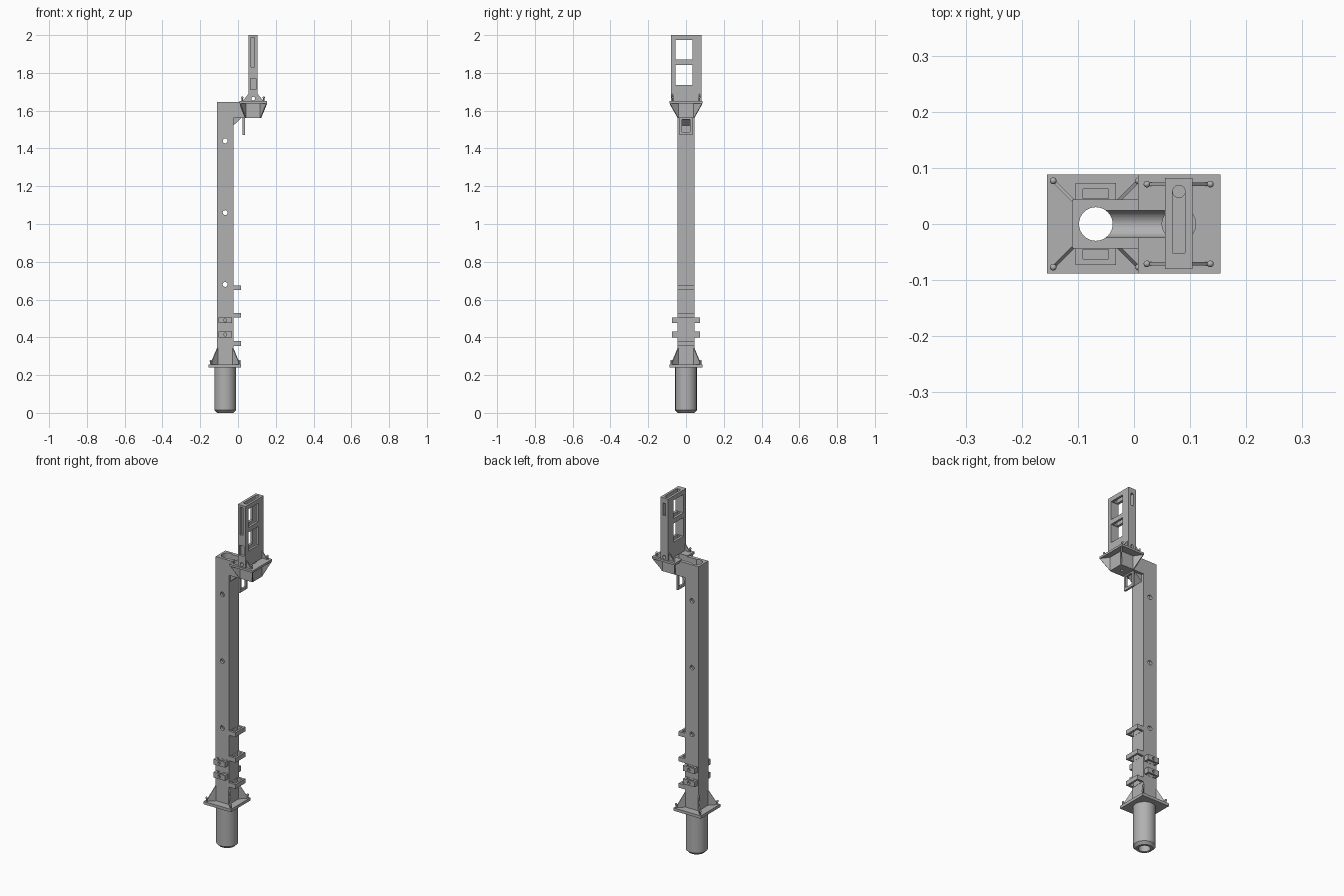
import bpy, bmesh, math
from mathutils import Vector

if "Cube" in bpy.data.objects:
    bpy.data.objects.remove(bpy.data.objects["Cube"])

GREY = (0.44, 0.44, 0.44, 1)
metal = bpy.data.materials.new("plain grey")
metal.diffuse_color = GREY
metal.use_nodes = True
metal.node_tree.nodes["Principled BSDF"].inputs["Base Color"].default_value = GREY

POST_X, HEAD_X = -0.068, 0.08


def finish(name, bm):
    bmesh.ops.recalc_face_normals(bm, faces=bm.faces)
    mesh = bpy.data.meshes.new(name)
    bm.to_mesh(mesh)
    bm.free()
    mesh.materials.append(metal)
    obj = bpy.data.objects.new(name, mesh)
    bpy.context.collection.objects.link(obj)
    return obj


def prism(name, points, offset):
    """Extrude a flat outline along an offset."""
    bm = bmesh.new()
    face = bm.faces.new([bm.verts.new(p) for p in points])
    new = bmesh.ops.extrude_face_region(bm, geom=[face])["geom"]
    bmesh.ops.translate(bm, vec=offset, verts=[v for v in new if isinstance(v, bmesh.types.BMVert)])
    return finish(name, bm)


def box(name, x, y, z):
    corners = [(x[0], y[0], z[0]), (x[1], y[0], z[0]), (x[1], y[1], z[0]), (x[0], y[1], z[0])]
    return prism(name, corners, (0, 0, z[1] - z[0]))


def rod(name, start, end, radius, sides=32):
    a, b = Vector(start), Vector(end)
    bm = bmesh.new()
    bmesh.ops.create_cone(bm, cap_ends=True, segments=sides, radius1=radius,
                          radius2=radius, depth=(b - a).length)
    turn = Vector((0, 0, 1)).rotation_difference(b - a)
    for v in bm.verts:
        v.co = turn @ v.co + (a + b) / 2
    return finish(name, bm)


def activate(obj):
    bpy.ops.object.select_all(action='DESELECT')
    obj.select_set(True)
    bpy.context.view_layer.objects.active = obj


def cut(obj, *cutters):
    for tool in cutters:
        activate(obj)
        mod = obj.modifiers.new("cut", 'BOOLEAN')
        mod.operation, mod.solver, mod.object = 'DIFFERENCE', 'EXACT', tool
        bpy.ops.object.modifier_apply(modifier=mod.name)
        bpy.data.objects.remove(tool)
    return obj


def smooth(obj):
    activate(obj)
    bpy.ops.object.shade_smooth_by_angle(angle=math.radians(30))


def fin(name, inner, outer, z_plate, z_tip, lip=0.015):
    """Thin web from a body corner out to a plate corner."""
    a, b = Vector(inner), Vector(outer)
    side = (b - a).normalized().orthogonal() * 0.003
    step = lip if z_tip > z_plate else -lip
    outline = [(a, z_plate), (b, z_plate), (b, z_plate + step), (a, z_tip)]
    pts = [(p.x - side.x, p.y - side.y, z) for p, z in outline]
    prism(name, pts, (2 * side.x, 2 * side.y, 0))


def pin(name, x, y, z, height):
    rod(name + "_stem", (x, y, z), (x, y, z + height), 0.004, 12)
    bm = bmesh.new()
    bmesh.ops.create_uvsphere(bm, u_segments=12, v_segments=8, radius=0.006)
    bmesh.ops.translate(bm, vec=(x, y, z + height), verts=bm.verts)
    smooth(finish(name + "_ball", bm))


def bore(x=POST_X, z0=-0.1, z1=1.8, r=0.03):
    return rod("cutter", (x, 0, z0), (x, 0, z1), r)


def channel():
    return [rod("cutter", (POST_X, 0, 1.62), (HEAD_X, 0, 1.62), 0.024),
            box("cutter", (POST_X, HEAD_X), (-0.024, 0.024), (1.62, 1.8))]


# Hollow foot tube with a chamfered lower end
foot = rod("foot_tube", (POST_X, 0, 0), (POST_X, 0, 0.245), 0.057, 48)
bm = bmesh.new()
bm.from_mesh(foot.data)
rim = [e for e in bm.edges if all(v.co.z < 0.01 for v in e.verts)]
bmesh.ops.bevel(bm, geom=rim, offset=0.014, segments=1, affect='EDGES')
bm.to_mesh(foot.data)
bm.free()
smooth(cut(foot, bore()))

# Base plate with corner fins and pins
cut(box("base_plate", (-0.155, 0.017), (-0.088, 0.088), (0.24, 0.256)), bore())
for sx in (-1, 1):
    for sy in (-1, 1):
        fin("base_fin", (POST_X + sx * 0.041, sy * 0.042), (POST_X + sx * 0.072, sy * 0.073), 0.255, 0.345)
        pin("base_pin", POST_X + sx * 0.076, sy * 0.077, 0.255, 0.02)

# Post and arm in one piece, bored lengthwise and across
outline = [(-0.11, 0.25), (-0.025, 0.25), (-0.025, 1.56), (0.122, 1.56), (0.122, 1.645), (-0.11, 1.645)]
post = prism("post_and_arm", [(x, -0.044, z) for x, z in outline], (0, 0.088, 0))
cross = [rod("cutter", (POST_X, -0.2, z), (POST_X, 0.2, z), 0.013, 20) for z in (0.68, 1.06, 1.44)]
smooth(cut(post, bore(), *cross, *channel(), bore(HEAD_X, 1.585, 1.8), bore(HEAD_X, 1.5, 1.7, 0.008)))
prism("arm_brace", [(-0.026, -0.03, 1.52), (-0.026, -0.03, 1.561), (0.018, -0.03, 1.561)], (0, 0.06, 0))

# Hanging loop under the arm
cut(box("hanging_loop", (0.025, 0.036), (-0.035, 0.035), (1.472, 1.562)),
    box("cutter", (0, 0.1), (-0.022, 0.022), (1.487, 1.552)))

# Cable loops on the right-hand face of the post
for z in (0.355, 0.505, 0.65):
    cut(box("cable_loop", (-0.027, 0.015), (-0.044, 0.044), (z, z + 0.025)),
        box("cutter", (-0.024, 0.004), (-0.031, 0.031), (z - 0.1, z + 0.1)))

# Small loops on the front and back faces
for s in (-1, 1):
    for z in (0.4, 0.475):
        y = sorted((s * 0.042, s * 0.073))
        hole = sorted((s * 0.045, s * 0.062))
        cut(box("side_loop", (-0.104, -0.032), y, (z, z + 0.03)),
            box("cutter", (-0.091, -0.045), hole, (z - 0.1, z + 0.1)),
            rod("cutter", (POST_X, s * 0.05, z + 0.015), (POST_X, s * 0.09, z + 0.015), 0.008, 16))

# Head plate with fins below
cut(box("head_plate", (0.007, 0.154), (-0.088, 0.088), (1.638, 1.65)), *channel(), bore(HEAD_X, 1.6, 1.8))
for sy in (-1, 1):
    fin("head_fin", (0.12, sy * 0.042), (0.15, sy * 0.084), 1.64, 1.56, 0.006)
    fin("head_fin", (0.04, sy * 0.042), (0.012, sy * 0.084), 1.64, 1.56, 0.006)

# Slotted head frame with two windows
frame = box("head_frame", (0.055, 0.104), (-0.08, 0.082), (1.65, 2))
cut(frame,
    box("cutter", (0.069, 0.091), (-0.052, 0.058), (1.7, 2.1)),
    rod("cutter", (HEAD_X, 0.058, 1.69), (HEAD_X, 0.058, 2.1), 0.011, 20),
    box("cutter", (0, 0.2), (-0.056, 0.034), (1.87, 1.975)),
    box("cutter", (0, 0.2), (-0.056, 0.034), (1.737, 1.843)),
    box("cutter", (0.07, 0.087), (-0.1, -0.066), (1.83, 1.988)),
    box("cutter", (0.066, 0.094), (-0.1, -0.066), (1.712, 1.77)),
    box("cutter", (0.072, 0.088), (0.06, 0.1), (1.9, 1.97)),
    rod("cutter", (HEAD_X, -0.1, 1.664), (HEAD_X, 0.1, 1.664), 0.01, 16))

# Webs and pins holding the frame on its plate
for sy in (-1, 1):
    for x, tip in ((0.056, 0.026), (0.103, 0.133)):
        fin("frame_web", (x, sy * 0.071), (tip, sy * 0.071), 1.649, 1.69, 0.004)
    for x in (0.023, 0.136):
        pin("head_pin", x, sy * 0.071, 1.65, 0.02)
